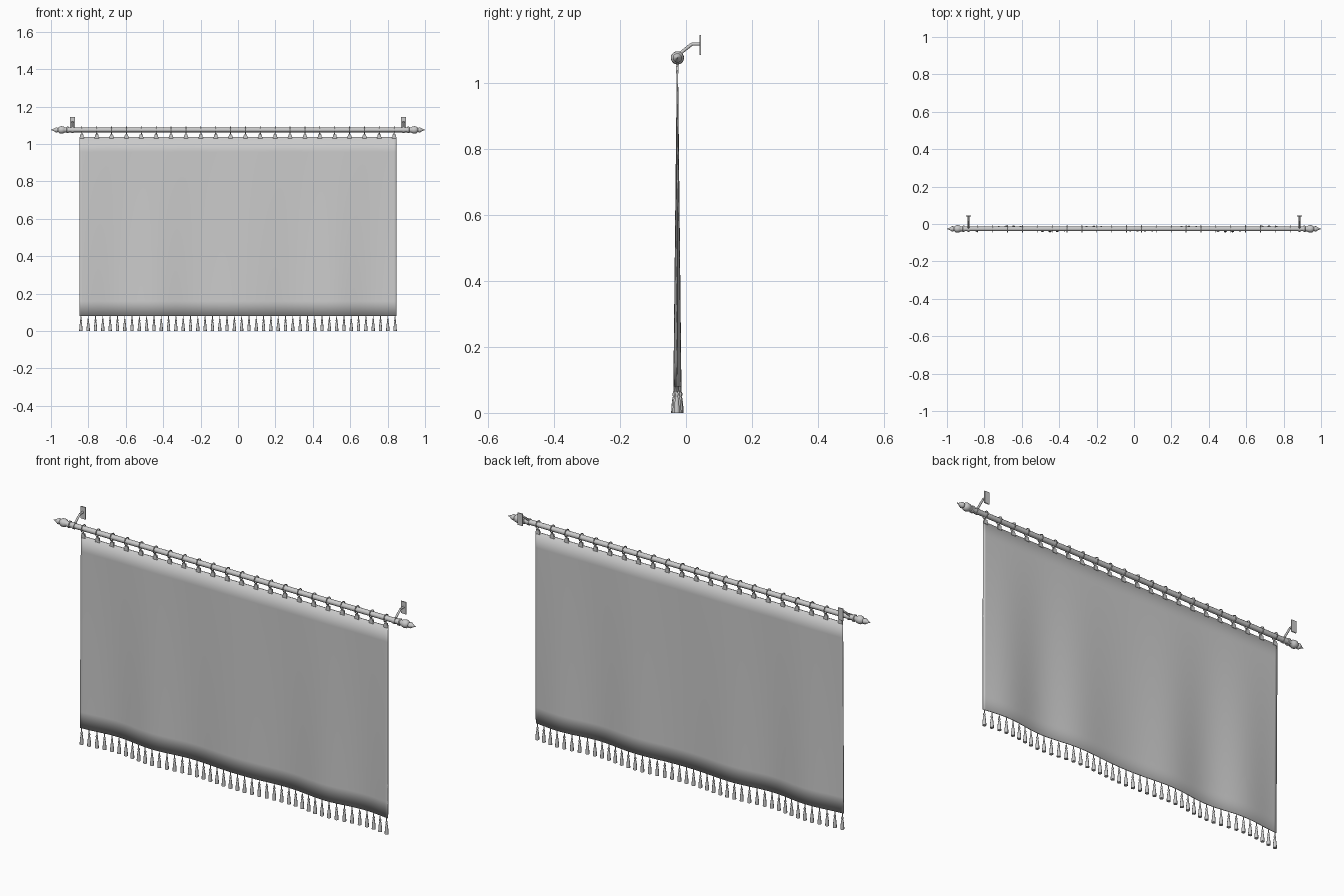
import bpy, bmesh, math
from mathutils import Matrix, Vector

if "Cube" in bpy.data.objects:
    bpy.data.objects.remove(bpy.data.objects["Cube"])

ROD_Y, ROD_Z = -0.026, 1.075
CLOTH_W, CLOTH_TOP, CLOTH_BOTTOM = 0.848, 1.037, 0.08

grey = bpy.data.materials.new("plain grey")
grey.diffuse_color = (0.6, 0.6, 0.6, 1)
grey.use_nodes = True
grey.node_tree.nodes["Principled BSDF"].inputs["Base Color"].default_value = grey.diffuse_color


def finish(name, bm, smooth=True):
    """Turn a bmesh into a named grey object."""
    bmesh.ops.recalc_face_normals(bm, faces=bm.faces)
    mesh = bpy.data.meshes.new(name)
    bm.to_mesh(mesh)
    bm.free()
    mesh.materials.append(grey)
    obj = bpy.data.objects.new(name, mesh)
    bpy.context.collection.objects.link(obj)
    if smooth:
        bpy.ops.object.select_all(action='DESELECT')
        obj.select_set(True)
        bpy.context.view_layer.objects.active = obj
        bpy.ops.object.shade_smooth_by_angle(angle=math.radians(40))
    return obj


def lathe(bm, profile, matrix, sides=12):
    """Closed turned shape from (radius, height) pairs around local z."""
    rings = []
    for r, h in profile:
        rings.append([bm.verts.new(matrix @ Vector((
            r * math.cos(2 * math.pi * i / sides),
            r * math.sin(2 * math.pi * i / sides), h))) for i in range(sides)])
    for a, b in zip(rings, rings[1:]):
        for i in range(sides):
            j = (i + 1) % sides
            bm.faces.new((a[i], a[j], b[j], b[i]))
    bm.faces.new(rings[0])
    bm.faces.new(rings[-1])


def box(bm, centre, size):
    bmesh.ops.create_cube(bm, size=1, matrix=Matrix.Translation(centre) @ Matrix.Diagonal((*size, 1)))


def bar(bm, a, b, radius):
    a, b = Vector(a), Vector(b)
    rot = (b - a).to_track_quat('Z', 'Y').to_matrix().to_4x4()
    lathe(bm, [(radius, 0), (radius, (b - a).length)], Matrix.Translation(a) @ rot)


def cloth_y(x, z):
    """Soft folds that deepen towards the hem."""
    t = (CLOTH_TOP - z) / (CLOTH_TOP - CLOTH_BOTTOM)
    wave = 0.8 * math.cos(2 * math.pi * (x + 0.67) / 0.465) + 0.2 * math.sin(19 * x + 1)
    return ROD_Y + 0.0105 * t * wave


# Rod
bm = bmesh.new()
bar(bm, (-0.93, ROD_Y, ROD_Z), (0.93, ROD_Y, ROD_Z), 0.0125)
finish("rod", bm)

# Finials: collar, knob and pointed tip at both ends
finial = [(0.013, 0.905), (0.017, 0.907), (0.017, 0.915), (0.013, 0.918), (0.013, 0.926),
          (0.018, 0.932), (0.020, 0.942), (0.019, 0.952), (0.014, 0.959), (0.010, 0.962),
          (0.014, 0.967), (0.014, 0.973), (0.009, 0.981), (0.004, 0.990), (0.001, 1.0)]
for side, label in ((-1, "left"), (1, "right")):
    bm = bmesh.new()
    lathe(bm, finial, Matrix.Translation((0, ROD_Y, ROD_Z)) @ Matrix.Rotation(side * math.pi / 2, 4, 'Y'), 20)
    finish(label + "_finial", bm)

    # Wall bracket: collar, bent arm and plate
    x = side * 0.885
    bm = bmesh.new()
    bar(bm, (x - 0.006, ROD_Y, ROD_Z), (x + 0.006, ROD_Y, ROD_Z), 0.0155)
    bar(bm, (x, ROD_Y + 0.006, ROD_Z + 0.012), (x, 0.018, 1.117), 0.005)
    bar(bm, (x, 0.016, 1.117), (x, 0.042, 1.117), 0.005)
    box(bm, (x, 0.043, 1.114), (0.028, 0.005, 0.06))
    finish(label + "_bracket", bm)

# Rings with a clip under each
rings, clips = bmesh.new(), bmesh.new()
COUNT = 22
for n in range(COUNT):
    x = -0.835 + 1.67 * n / (COUNT - 1)
    turn = Matrix.Translation((x, ROD_Y, ROD_Z)) @ Matrix.Rotation(math.pi / 2, 4, 'Y')
    loops = []
    for i in range(20):
        a = 2 * math.pi * i / 20
        loops.append([rings.verts.new(turn @ Vector((
            (0.0175 + 0.0025 * math.cos(b)) * math.cos(a),
            (0.0175 + 0.0025 * math.cos(b)) * math.sin(a),
            0.0025 * math.sin(b)))) for b in (k * math.pi / 3 for k in range(6))])
    for i in range(20):
        p, q = loops[i], loops[(i + 1) % 20]
        for k in range(6):
            rings.faces.new((p[k], p[(k + 1) % 6], q[(k + 1) % 6], q[k]))
    # Clip: small stem and tapered jaw
    bar(clips, (x, ROD_Y, 1.048), (x, ROD_Y, 1.058), 0.003)
    jaw = bmesh.ops.create_cube(clips, size=1, matrix=Matrix.Translation((x, ROD_Y, 1.039))
                                @ Matrix.Diagonal((0.024, 0.008, 0.022, 1)))
    for v in jaw["verts"]:
        if v.co.z > 1.04:
            v.co.x = x + (v.co.x - x) * 0.7
finish("curtain_rings", rings)
finish("clips", clips)

# Cloth panel
bm = bmesh.new()
COLS, ROWS = 120, 12
grid = []
for r in range(ROWS + 1):
    z = CLOTH_TOP + (CLOTH_BOTTOM - CLOTH_TOP) * r / ROWS
    row = []
    for c in range(COLS + 1):
        x = CLOTH_W * (2 * c / COLS - 1)
        row.append(bm.verts.new((x, cloth_y(x, z), z)))
    grid.append(row)
for a, b in zip(grid, grid[1:]):
    for c in range(COLS):
        bm.faces.new((a[c], a[c + 1], b[c + 1], b[c]))
cloth = finish("cloth_panel", bm)
thick = cloth.modifiers.new("thickness", 'SOLIDIFY')
thick.thickness, thick.offset = 0.004, 0

# Tassel fringe
bm = bmesh.new()
tassel = [(0.009, 0), (0.0085, 0.015), (0.0065, 0.035), (0.0045, 0.047), (0.0035, 0.050),
          (0.005, 0.054), (0.005, 0.059), (0.0025, 0.064), (0.0018, 0.082)]
for n in range(44):
    x = -0.84 + 1.68 * n / 43
    lathe(bm, tassel, Matrix.Translation((x, cloth_y(x, CLOTH_BOTTOM), 0)), 10)
finish("tassel_fringe", bm)
